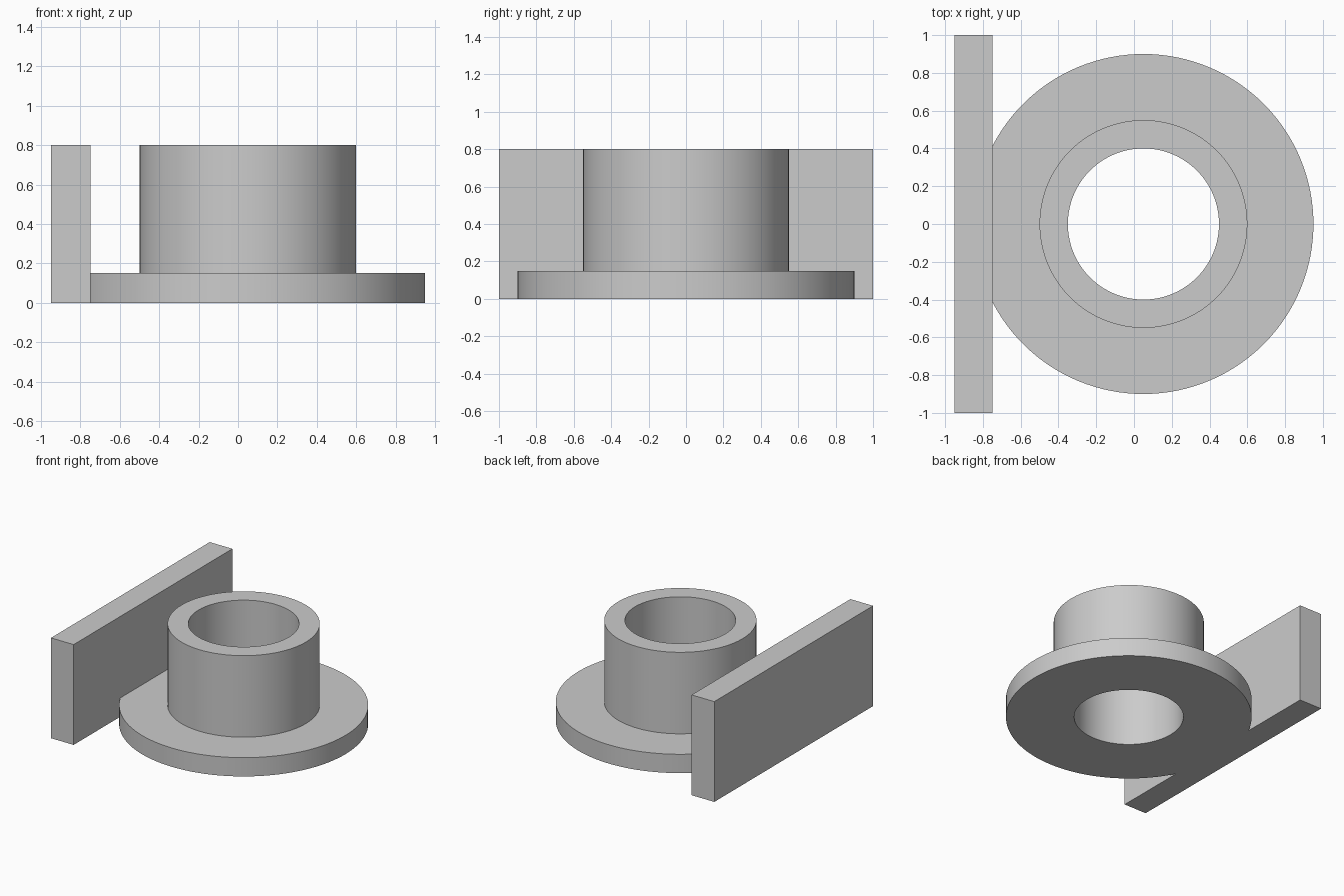
import bpy
import bmesh
import math

if "Cube" in bpy.data.objects:
    bpy.data.objects.remove(bpy.data.objects["Cube"], do_unlink=True)

# Single grey material
grey = bpy.data.materials.new("plain grey")
grey.use_nodes = True
grey.diffuse_color = (0.6, 0.6, 0.6, 1)
grey.node_tree.nodes["Principled BSDF"].inputs["Base Color"].default_value = grey.diffuse_color

HEIGHT = 0.8
WALL_OUT, WALL_IN = -0.95, -0.75
CENTRE_X = 0.05
SEGMENTS = 128


def finish(name, bm):
    bmesh.ops.recalc_face_normals(bm, faces=bm.faces[:])
    mesh = bpy.data.meshes.new(name)
    bm.to_mesh(mesh)
    bm.free()
    mesh.materials.append(grey)
    obj = bpy.data.objects.new(name, mesh)
    bpy.context.collection.objects.link(obj)
    return obj


# Flanged bushing: a closed L-shaped profile (radius, z) turned about the bore axis
profile = [(0.4, 0), (0.9, 0), (0.9, 0.15), (0.55, 0.15), (0.55, HEIGHT), (0.4, HEIGHT)]
bm = bmesh.new()
rings = []
for i in range(SEGMENTS):
    a = math.tau * i / SEGMENTS
    rings.append([bm.verts.new((CENTRE_X + r * math.cos(a), r * math.sin(a), z)) for r, z in profile])
for i, ring in enumerate(rings):
    following = rings[(i + 1) % SEGMENTS]
    for j in range(len(profile)):
        k = (j + 1) % len(profile)
        bm.faces.new((ring[j], following[j], following[k], ring[k]))

# Trim the flange flat where it meets the wall
cut = bmesh.ops.bisect_plane(bm, geom=bm.verts[:] + bm.edges[:] + bm.faces[:],
                             plane_co=(WALL_IN, 0, 0), plane_no=(-1, 0, 0), clear_outer=True)
rim = [e for e in cut["geom_cut"] if isinstance(e, bmesh.types.BMEdge)]
bmesh.ops.edgeloop_fill(bm, edges=rim)
bushing = finish("flanged_bushing", bm)

bpy.ops.object.select_all(action="DESELECT")
bushing.select_set(True)
bpy.context.view_layer.objects.active = bushing
bpy.ops.object.shade_smooth_by_angle(angle=math.radians(30))

# Upright side wall
bm = bmesh.new()
bmesh.ops.create_cube(bm, size=1)
bmesh.ops.scale(bm, vec=(WALL_IN - WALL_OUT, 2, HEIGHT), verts=bm.verts[:])
bmesh.ops.translate(bm, vec=((WALL_IN + WALL_OUT) / 2, 0, HEIGHT / 2), verts=bm.verts[:])
finish("side_wall", bm)
